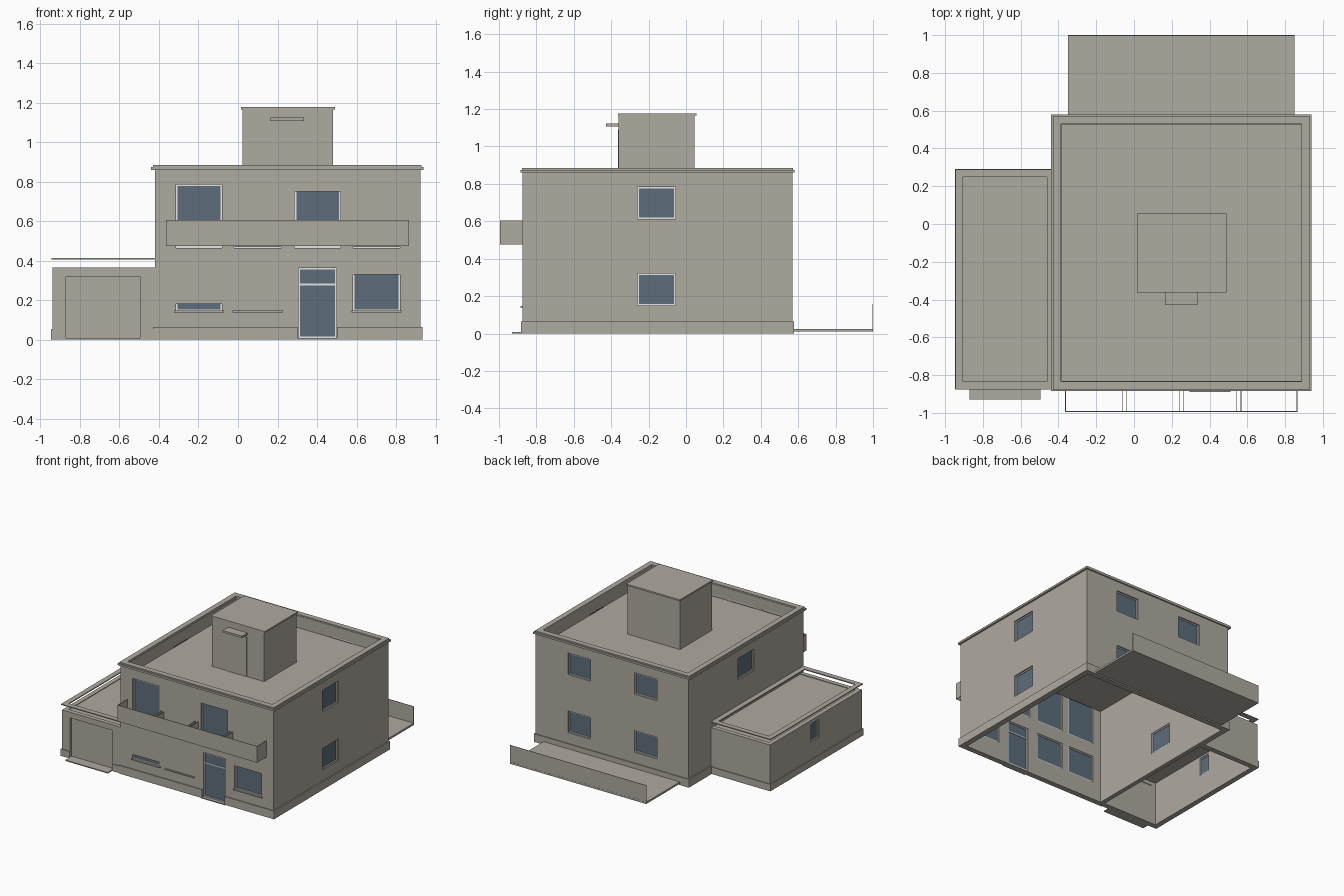
import bpy
import bmesh

old = bpy.data.objects.get("Cube")
if old:
    bpy.data.objects.remove(old, do_unlink=True)


def material(name, color):
    m = bpy.data.materials.new(name)
    m.use_nodes = True
    m.diffuse_color = (*color, 1)
    m.node_tree.nodes["Principled BSDF"].inputs["Base Color"].default_value = (*color, 1)
    return m


WALL = material("warm_grey_render", (0.43, 0.405, 0.355))
GLASS = material("slate_blue_glass", (0.11, 0.155, 0.2))
WHITE = material("white_frame", (0.9, 0.9, 0.9))


def boxes(name, mat, *bounds):
    """One object from boxes given as x0, x1, y0, y1, z0, z1."""
    bm = bmesh.new()
    for x0, x1, y0, y1, z0, z1 in bounds:
        for v in bmesh.ops.create_cube(bm, size=1)["verts"]:
            v.co = (x1 if v.co.x > 0 else x0,
                    y1 if v.co.y > 0 else y0,
                    z1 if v.co.z > 0 else z0)
    me = bpy.data.meshes.new(name)
    bm.to_mesh(me)
    bm.free()
    me.materials.append(mat)
    ob = bpy.data.objects.new(name, me)
    bpy.context.collection.objects.link(ob)
    return ob


def ring(x0, x1, y0, y1, z0, z1, w):
    """Four bars round a rectangle."""
    return [(x0, x1, y0, y0 + w, z0, z1), (x0, x1, y1 - w, y1, z0, z1),
            (x0, x0 + w, y0 + w, y1 - w, z0, z1), (x1 - w, x1, y0 + w, y1 - w, z0, z1)]


def cut(target, bounds):
    cutter = boxes("cutter", WALL, bounds)
    cutter.hide_render = True
    mod = target.modifiers.new("opening", "BOOLEAN")
    mod.operation = "DIFFERENCE"
    mod.solver = "EXACT"
    mod.object = cutter
    bpy.context.view_layer.objects.active = target
    bpy.ops.object.modifier_apply(modifier=mod.name)
    bpy.data.objects.remove(cutter, do_unlink=True)


def opening(name, target, side, plane, u0, u1, z0, z1, cover=None, bar=None):
    """Cut a window, then fit frame and glass; cover closes it from that height up."""
    out = 1 if side[0] == "+" else -1

    def place(a, b, d0, d1, low, high):
        p, q = sorted((plane - out * d0, plane - out * d1))
        return (p, q, a, b, low, high) if side[1] == "x" else (a, b, p, q, low, high)

    cut(target, place(u0, u1, -0.03, 0.06, z0, z1))
    f = 0.008
    bars = [place(u0, u0 + f, 0.01, 0.03, z0, z1), place(u1 - f, u1, 0.01, 0.03, z0, z1),
            place(u0, u1, 0.01, 0.03, z0, z0 + f), place(u0, u1, 0.01, 0.03, z1 - f, z1)]
    if bar:
        bars.append(place(u0, u1, 0.01, 0.03, bar, bar + f))
    boxes(name + "_frame", WHITE, *bars)
    boxes(name + "_glass", GLASS, place(u0, u1, 0.016, 0.024, z0, z1))
    if cover is not None:
        boxes(name + "_panel", WALL, place(u0, u1, 0, 0.008, cover, z1))


# Main block: open shell with a sunken roof deck
X0, X1, Y0, Y1 = -0.42, 0.925, -0.875, 0.57
T = 0.035
house = boxes("house_walls", WALL, (X0, X1, Y0, Y1, 0, 0.87))
cut(house, (X0 + T, X1 - T, Y0 + T, Y1 - T, -0.1, 1))
boxes("roof_deck", WALL, (X0 + T, X1 - T, Y0 + T, Y1 - T, 0.765, 0.775))
boxes("roof_coping", WALL,
      *ring(-0.44, 0.94, -0.885, 0.58, 0.86, 0.875, 0.053),
      *ring(-0.43, 0.93, -0.878, 0.573, 0.875, 0.885, 0.043))

# Garage wing: three walls, deck and a raised thin coping
garage = boxes("garage_walls", WALL, (-0.94, X0, -0.87, 0.285, 0, 0.365))
cut(garage, (-0.905, X0 + 0.1, -0.835, 0.25, -0.1, 0.5))
boxes("garage_deck", WALL, (-0.905, X0, -0.835, 0.25, 0.35, 0.36))
boxes("garage_coping", WALL, *ring(-0.945, -0.421, -0.875, 0.288, 0.405, 0.413, 0.04))

# Plinth round both blocks, with gaps at the doors
boxes("house_plinth", WALL,
      (-0.43, 0.3, -0.883, Y0, 0, 0.065), (0.5, 0.935, -0.883, Y0, 0, 0.065),
      (X1, 0.935, Y0, 0.578, 0, 0.065), (-0.43, X1, Y1, 0.578, 0, 0.065),
      (-0.43, X0, 0.285, Y1, 0, 0.065))
boxes("garage_plinth", WALL,
      (-0.947, -0.94, -0.877, 0.292, 0, 0.055), (-0.94, X0, 0.285, 0.292, 0, 0.055),
      (-0.94, -0.87, -0.877, -0.87, 0, 0.055), (-0.495, -0.43, -0.877, -0.87, 0, 0.055))

# Front balcony doors and ground floor windows
bays = [(-0.315, -0.08), (-0.02, 0.22), (0.287, 0.52), (0.583, 0.82)]
for i, ((a, b), cover) in enumerate(zip(bays, (None, 0.47, 0.75, 0.47))):
    opening(f"balcony_door_{i}", house, "-y", Y0, a, b, 0.465, 0.785, cover)
for i, cover in ((0, 0.18), (1, 0.145), (3, 0.33)):
    a, b = bays[i]
    opening(f"front_window_{i}", house, "-y", Y0, a, b, 0.145, 0.36, cover)
    boxes(f"front_sill_{i}", WALL, (a - 0.008, b + 0.008, -0.885, Y0, 0.138, 0.147))
opening("front_door", house, "-y", Y0, 0.307, 0.498, 0.008, 0.363, bar=0.275)
boxes("front_step", WALL, (0.295, 0.51, -0.89, Y0 + T, 0, 0.008))

# Side and rear windows on two storeys
for floor, low in (("lower", 0.15), ("upper", 0.612)):
    high = low + 0.172
    opening(floor + "_left_window", house, "+x", X1, -0.258, -0.055, low, high)
    opening(floor + "_right_window", house, "-x", X0, -0.258, -0.055, low, high)
    for n, x in enumerate((-0.045, 0.54)):
        opening(f"{floor}_rear_window_{n}", house, "+y", Y1, x - 0.1, x + 0.1, low, high)
opening("garage_window", garage, "-x", -0.94, -0.33, -0.23, 0.19, 0.335)

# Garage door set back in its opening, with a ramp
cut(garage, (-0.87, -0.495, -0.9, -0.8, 0.008, 0.32))
boxes("garage_door", WALL, (-0.87, -0.495, -0.85, -0.84, 0.008, 0.32))
boxes("garage_ramp", WALL, (-0.87, -0.495, -0.93, -0.835, 0, 0.008))

# Balcony: thin parapet on pairs of ribs, no floor
BZ0, BZ1, BY = 0.475, 0.605, -0.995
ribs = [(x + s, x + s + 0.003, BY, Y0, BZ0, BZ1 - 0.01)
        for x in (-0.05, 0.25, 0.555) for s in (-0.013, 0.01)]
boxes("balcony_parapet", WALL, (-0.365, 0.865, BY, BY + 0.004, BZ0, BZ1),
      (-0.365, -0.361, BY, Y0, BZ0, BZ1), (0.861, 0.865, BY, Y0, BZ0, BZ1))
boxes("balcony_ribs", WALL, *ribs)

# Rear terrace with a thin screen
boxes("terrace_slab", WALL, (-0.35, 0.85, Y1, 1, 0.01, 0.025))
boxes("terrace_screen", WALL, (-0.35, 0.85, 0.996, 0.999, 0.025, 0.158))

# Rooftop stair house with door and canopy
boxes("stair_house", WALL, (0.022, 0.482, -0.36, 0.045, 0.775, 1.168))
boxes("stair_house_cap", WALL, (0.015, 0.49, -0.363, 0.055, 1.165, 1.177))
boxes("stair_house_door", WALL, (0.17, 0.33, -0.364, -0.36, 0.775, 1.09))
boxes("stair_canopy", WALL, (0.165, 0.335, -0.428, -0.36, 1.108, 1.124))
